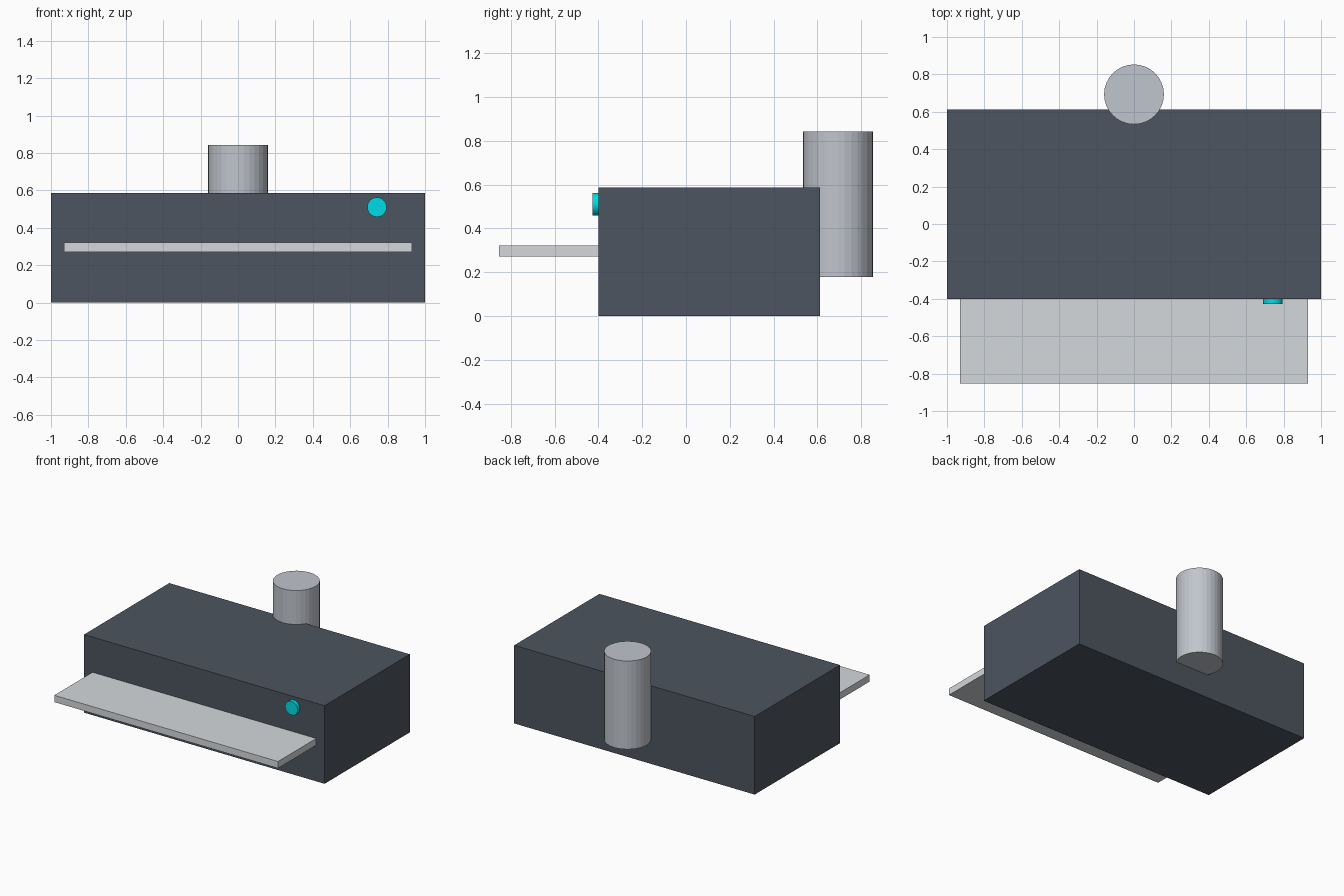
import bpy
from math import pi

if "Cube" in bpy.data.objects:
    bpy.data.objects.remove(bpy.data.objects["Cube"])


def material(name, colour):
    mat = bpy.data.materials.new(name)
    mat.diffuse_color = colour
    mat.use_nodes = True
    mat.node_tree.nodes["Principled BSDF"].inputs["Base Color"].default_value = mat.diffuse_color
    return mat


def box(name, lo, hi, mat):
    centre = [(a + b) / 2 for a, b in zip(lo, hi)]
    bpy.ops.mesh.primitive_cube_add(size=1, location=centre)
    ob = bpy.context.object
    ob.name = name
    ob.scale = [b - a for a, b in zip(lo, hi)]
    bpy.ops.object.transform_apply(location=False, rotation=False, scale=True)
    ob.data.materials.append(mat)
    return ob


def cylinder(name, radius, depth, location, mat, rotation=(0, 0, 0)):
    bpy.ops.mesh.primitive_cylinder_add(vertices=32, radius=radius, depth=depth,
                                        location=location, rotation=rotation)
    ob = bpy.context.object
    ob.name = name
    ob.data.materials.append(mat)
    return ob


dark = material("dark_casing", (0.075, 0.09, 0.115, 1))
metal = material("light_metal", (0.53, 0.56, 0.61, 1))
pale = material("pale_panel", (0.66, 0.69, 0.71, 0.8))
cyan = material("cyan_light", (0.0, 0.72, 0.78, 1))

# Main housing
box("housing", (-1, -0.40, 0), (1, 0.612, 0.587), dark)

# Thin shelf standing out of the front
box("front_shelf", (-0.93, -0.853, 0.271), (0.93, -0.38, 0.322), pale)

# Upright pipe partly sunk into the back
cylinder("rear_pipe", 0.16, 0.664, (0, 0.693, 0.51), metal)

# Round button on the front face
cylinder("front_button", 0.052, 0.053, (0.743, -0.4005, 0.51), cyan, (pi / 2, 0, 0))
